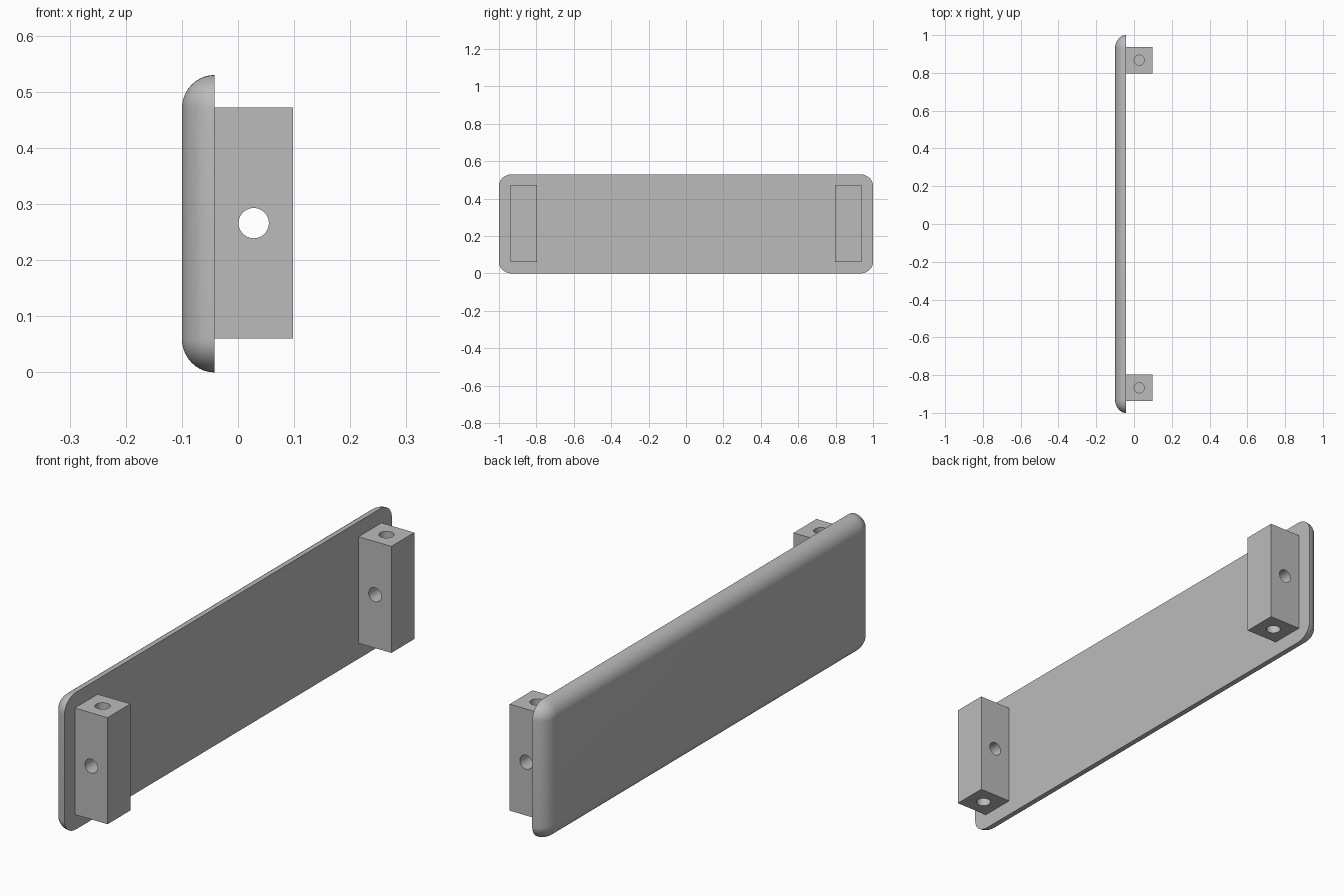
import bpy, bmesh, math

if "Cube" in bpy.data.objects:
    bpy.data.objects.remove(bpy.data.objects["Cube"])

grey = bpy.data.materials.new("plain_grey")
grey.diffuse_color = (0.5, 0.5, 0.5, 1)
grey.use_nodes = True
grey.node_tree.nodes["Principled BSDF"].inputs["Base Color"].default_value = grey.diffuse_color

BACK, FRONT = -0.042, -0.10      # plate thickness range in x
HEIGHT, HALF = 0.53, 1.0
RY, RZ = 0.07, 0.06              # edge rounding
HOLE_R, HOLE_X, BLOCK_Y = 0.027, 0.028, 0.867


def finish(obj):
    if not obj.data.materials:
        obj.data.materials.append(grey)
    bpy.ops.object.select_all(action='DESELECT')
    obj.select_set(True)
    bpy.context.view_layer.objects.active = obj
    bpy.ops.object.shade_smooth_by_angle(angle=math.radians(30))


def outline(t, steps=10):
    """Rounded rectangle at rounding angle t (0 = back edge, 90 = front)."""
    x = BACK + (FRONT - BACK) * math.sin(t)
    pts = []
    for q, (sy, sz) in enumerate([(1, 1), (-1, 1), (-1, -1), (1, -1)]):
        for i in range(steps + 1):
            a = math.pi / 2 * (q + i / steps)
            y = sy * (HALF - RY) + RY * math.cos(t) * math.cos(a)
            z = HEIGHT / 2 + sz * (HEIGHT / 2 - RZ) + RZ * math.cos(t) * math.sin(a)
            pts.append((x, y, z))
    return pts


# Front plate: stacked outlines forming a pillowed edge
bm = bmesh.new()
N = 10
rings = [[bm.verts.new(p) for p in outline(math.pi / 2 * k / N)] for k in range(N + 1)]
for a, b in zip(rings, rings[1:]):
    n = len(a)
    for i in range(n):
        j = (i + 1) % n
        bm.faces.new((a[i], a[j], b[j], b[i]))
bm.faces.new(rings[0])
bm.faces.new(rings[-1])
bmesh.ops.remove_doubles(bm, verts=bm.verts, dist=1e-5)
bmesh.ops.recalc_face_normals(bm, faces=bm.faces)
me = bpy.data.meshes.new("front_plate")
bm.to_mesh(me)
bm.free()
plate = bpy.data.objects.new("front_plate", me)
bpy.context.collection.objects.link(plate)
finish(plate)


def drill(obj, loc, depth, rot=(0, 0, 0)):
    bpy.ops.mesh.primitive_cylinder_add(vertices=40, radius=HOLE_R, depth=depth,
                                        location=loc, rotation=rot)
    cutter = bpy.context.object
    cutter.hide_render = True
    bpy.context.view_layer.objects.active = obj
    mod = obj.modifiers.new("hole", 'BOOLEAN')
    mod.operation, mod.solver, mod.object = 'DIFFERENCE', 'EXACT', cutter
    bpy.ops.object.modifier_apply(modifier=mod.name)
    bpy.data.objects.remove(cutter)


# Mounting blocks: cross hole right through, blind holes in top and bottom
for side, name in ((-1, "front_mounting_block"), (1, "back_mounting_block")):
    bpy.ops.mesh.primitive_cube_add(size=1, location=(HOLE_X, side * BLOCK_Y, 0.266))
    block = bpy.context.object
    block.name = name
    block.scale = (0.14, 0.14, 0.412)
    bpy.ops.object.transform_apply(location=False, rotation=False, scale=True)
    block.data.materials.append(grey)
    drill(block, (HOLE_X, side * BLOCK_Y, 0.266), 0.3, (math.pi / 2, 0, 0))
    for z in (0.06, 0.472):
        drill(block, (HOLE_X, side * BLOCK_Y, z), 0.2)
    finish(block)
